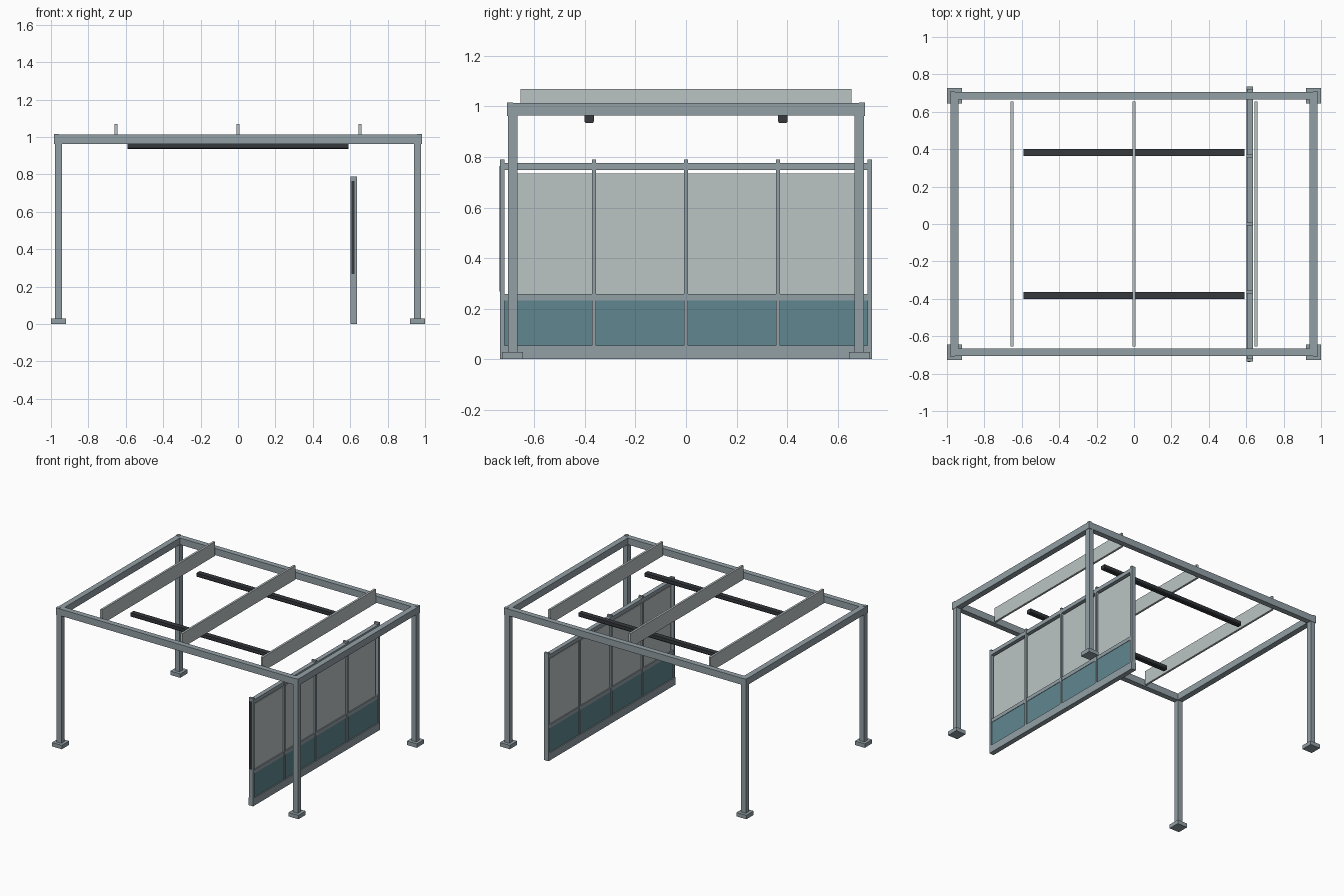
import bpy

cube = bpy.data.objects.get("Cube")
if cube:
    bpy.data.objects.remove(cube, do_unlink=True)


def material(name, rgb):
    m = bpy.data.materials.new(name)
    m.use_nodes = True
    m.diffuse_color = (*rgb, 1)
    m.node_tree.nodes["Principled BSDF"].inputs["Base Color"].default_value = (*rgb, 1)
    return m


steel = material("grey steel", (0.29, 0.35, 0.38))
sheet = material("pale sheet", (0.5, 0.55, 0.55))
teal = material("teal panel", (0.115, 0.24, 0.275))
black = material("charcoal", (0.035, 0.041, 0.048))


def prism(name, profile, y0, y1, mat, axis="y"):
    """Extrude a closed profile along y, or along x."""
    n = len(profile)
    verts = []
    for d in (y0, y1):
        verts += [(a, d, b) if axis == "y" else (d, a, b) for a, b in profile]
    faces = [tuple(range(n)), tuple(range(2 * n - 1, n - 1, -1))]
    faces += [(i, i + n, (i + 1) % n + n, (i + 1) % n) for i in range(n)]
    if axis == "x":
        faces = [f[::-1] for f in faces]
    mesh = bpy.data.meshes.new(name)
    mesh.from_pydata(verts, [], faces)
    mesh.materials.append(mat)
    obj = bpy.data.objects.new(name, mesh)
    bpy.context.collection.objects.link(obj)
    return obj


def box(name, x, y, z, mat):
    (x0, x1), (y0, y1), (z0, z1) = x, y, z
    return prism(name, [(x0, z0), (x1, z0), (x1, z1), (x0, z1)], y0, y1, mat)


def around(c, width):
    return c - width / 2, c + width / 2


# Posts, feet and corner caps
POST_X, POST_Y, BEAM_Z = 0.96, 0.686, (0.964, 1.013)
for sx in (-1, 1):
    for sy in (-1, 1):
        x, y = sx * POST_X, sy * POST_Y
        box("post", around(x, 0.038), around(y, 0.038), (0.02, 0.97), steel)
        box("foot", around(x, 0.08), around(y, 0.084), (0, 0.029), steel)
        box("corner_cap", around(x + sx * 0.01, 0.025), around(y + sy * 0.01, 0.025),
            (0.962, 1.016), steel)

# Roof frame
for s in (-1, 1):
    box("long_beam", (-0.94, 0.94), around(s * POST_Y, 0.04), BEAM_Z, steel)
    box("side_beam", around(s * POST_X, 0.042), (-0.706, 0.706), BEAM_Z, steel)

# Rafters
for x in (-0.652, 0, 0.652):
    box("rafter", around(x, 0.015), (-0.655, 0.655), (0.965, 1.069), sheet)

# Light bars with chamfered undersides
for s in (-1, 1):
    c = s * 0.383
    profile = [(c - 0.014, 0.935), (c + 0.014, 0.935), (c + 0.019, 0.941),
               (c + 0.019, 0.964), (c - 0.019, 0.964), (c - 0.019, 0.941)]
    prism("light_bar", profile, -0.592, 0.592, black, "x")

# Side screen: rails
WALL_X, END = 0.619, 0.735
box("bottom_rail", around(WALL_X, 0.036), (-END, END), (0, 0.055), steel)
box("sill_rail", around(WALL_X, 0.026), (-END, END), (0.232, 0.259), steel)
box("top_rail", around(WALL_X, 0.032), (-END, END), (0.748, 0.776), steel)

# Side screen: uprights
for y in (-0.727, -0.364, 0, 0.364, 0.727):
    box("upright", around(WALL_X, 0.034), around(y, 0.016), (0.01, 0.79), steel)

# Side screen: infill panels
box("upper_panel", around(WALL_X, 0.01), (-0.705, 0.705), (0.25, 0.735), sheet)
box("lower_panel", around(WALL_X, 0.02), (-0.722, 0.722), (0.05, 0.236), teal)

# Dark edge strip on the front upright
box("edge_strip", (0.607, 0.624), (-0.738, -0.73), (0.268, 0.765), black)
